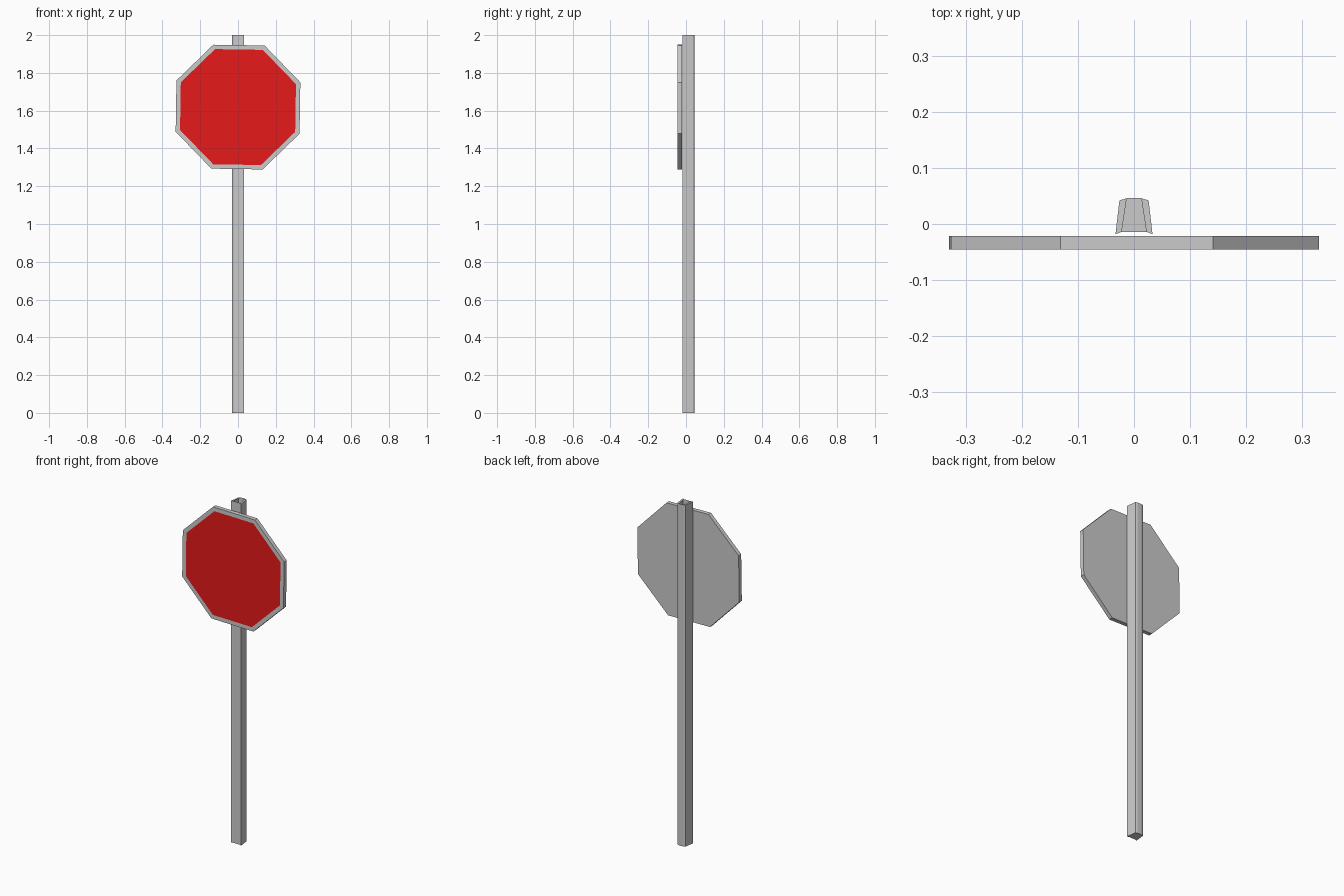
import bpy, bmesh, math

if "Cube" in bpy.data.objects:
    bpy.data.objects.remove(bpy.data.objects["Cube"])


def finish(name, bm):
    bmesh.ops.recalc_face_normals(bm, faces=bm.faces)
    mesh = bpy.data.meshes.new(name)
    bm.to_mesh(mesh)
    bm.free()
    obj = bpy.data.objects.new(name, mesh)
    bpy.context.collection.objects.link(obj)
    return obj


# Post: tapered channel section with a narrow chamfered back, hollow at the top
HEIGHT = 2.0
half = [(-0.022, -0.014), (-0.033, -0.018), (-0.026, 0.042), (-0.013, 0.046)]
profile = half + [(-x, y) for x, y in reversed(half)]

bm = bmesh.new()
low = [bm.verts.new((x, y, 0)) for x, y in profile]
high = [bm.verts.new((x, y, HEIGHT)) for x, y in profile]
n = len(profile)
for i in range(n):
    j = (i + 1) % n
    bm.faces.new((low[i], low[j], high[j], high[i]))
bm.faces.new(low[::-1])
# Top rims of the two side walls
bm.faces.new(high[:4])
bm.faces.new(high[4:])
finish("post", bm)


# Sign plate: octagon turned very slightly, with a red face inside a grey border
RADIUS, RED_RADIUS = 0.355, 0.330
CENTRE_Z, FRONT_Y, BACK_Y = 1.619, -0.045, -0.021
TILT = math.radians(-0.9)


def octagon(bm, radius, y):
    angles = [math.radians(22.5 + 45 * k) + TILT for k in range(8)]
    return [bm.verts.new((radius * math.cos(a), y, CENTRE_Z + radius * math.sin(a)))
            for a in angles]


bm = bmesh.new()
back = octagon(bm, RADIUS, BACK_Y)
front = octagon(bm, RADIUS, FRONT_Y)
inner = octagon(bm, RED_RADIUS, FRONT_Y)
bm.faces.new(back)
for i in range(8):
    j = (i + 1) % 8
    bm.faces.new((back[i], back[j], front[j], front[i]))
    bm.faces.new((front[i], front[j], inner[j], inner[i]))
bm.faces.new(inner).material_index = 1
plate = finish("sign_plate", bm)

for name, colour in (("grey_metal", (0.7, 0.7, 0.7, 1)), ("red_face", (0.8, 0.01, 0.01, 1))):
    mat = bpy.data.materials.new(name)
    mat.diffuse_color = colour
    mat.use_nodes = True
    mat.node_tree.nodes["Principled BSDF"].inputs["Base Color"].default_value = mat.diffuse_color
    plate.data.materials.append(mat)
